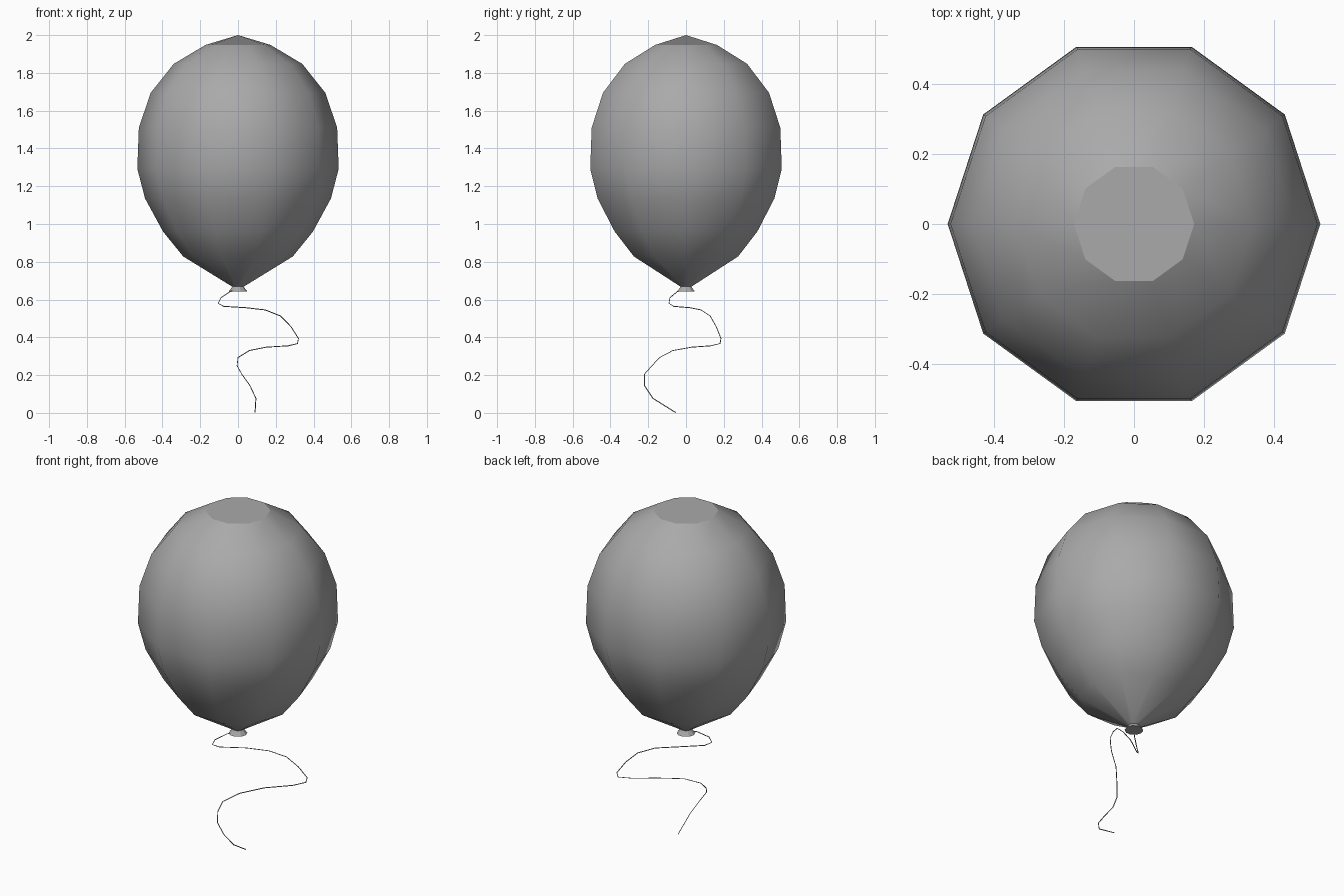
import bpy, bmesh
from math import cos, sin, pi

cube = bpy.data.objects.get("Cube")
if cube:
    bpy.data.objects.remove(cube, do_unlink=True)

SIDES = 10


def make_material(name, colour):
    mat = bpy.data.materials.new(name)
    mat.use_nodes = True
    mat.diffuse_color = colour
    mat.node_tree.nodes["Principled BSDF"].inputs["Base Color"].default_value = colour
    return mat


grey = make_material("plain grey", (0.4, 0.4, 0.4, 1))


def lathe(name, profile, smooth):
    """Turn (radius, height) points around z; a zero radius becomes a pole."""
    bm = bmesh.new()
    rings = []
    for r, z in profile:
        if r == 0:
            rings.append([bm.verts.new((0, 0, z))] * SIDES)
        else:
            rings.append([bm.verts.new((r * cos(2 * pi * i / SIDES),
                                        r * sin(2 * pi * i / SIDES), z))
                          for i in range(SIDES)])
    for low, high in zip(rings, rings[1:]):
        for i in range(SIDES):
            j = (i + 1) % SIDES
            corners = dict.fromkeys((low[i], low[j], high[j], high[i]))
            bm.faces.new(list(corners)).smooth = smooth
    mesh = bpy.data.meshes.new(name)
    bm.to_mesh(mesh)
    bm.free()
    mesh.materials.append(grey)
    obj = bpy.data.objects.new(name, mesh)
    bpy.context.collection.objects.link(obj)
    return obj


# Smooth ten-sided balloon skin, from the neck up
lathe("balloon_body", [(0.03, 0.668), (0.29, 0.828), (0.397, 0.96), (0.492, 1.135),
                       (0.533, 1.292), (0.525, 1.51), (0.462, 1.695),
                       (0.34, 1.848), (0.172, 1.948)], True)

# Shallow crown, evenly shaded and with a crisp rim
crown = lathe("balloon_crown", [(0.172, 1.948), (0, 2.0)], True)
crown.data.normals_split_custom_set_from_vertices(
    [(0, 0, 1)] * len(crown.data.vertices))

# Flared knot with a closed underside
lathe("knot", [(0, 0.642), (0.05, 0.642), (0.03, 0.668), (0, 0.668)], False)

# Thin curling string
path = [(0, 0, 0.65), (-0.04, -0.045, 0.643), (-0.09, -0.085, 0.61),
        (-0.105, -0.09, 0.58), (-0.075, -0.065, 0.564), (0.04, 0.02, 0.557),
        (0.145, 0.08, 0.545), (0.225, 0.128, 0.513), (0.28, 0.16, 0.457),
        (0.32, 0.185, 0.394), (0.315, 0.18, 0.367), (0.265, 0.13, 0.355),
        (0.15, 0.03, 0.348), (0.06, -0.07, 0.33), (0, -0.14, 0.293),
        (-0.005, -0.18, 0.25), (0.02, -0.22, 0.205), (0.063, -0.22, 0.145),
        (0.095, -0.175, 0.077), (0.09, -0.055, 0.002)]
curve = bpy.data.curves.new("string", "CURVE")
curve.dimensions = "3D"
curve.bevel_depth = 0.0025
curve.bevel_resolution = 0
curve.use_fill_caps = True
spline = curve.splines.new("POLY")
spline.points.add(len(path) - 1)
for point, co in zip(spline.points, path):
    point.co = (*co, 1)
curve.materials.append(grey)
bpy.context.collection.objects.link(bpy.data.objects.new("string", curve))
